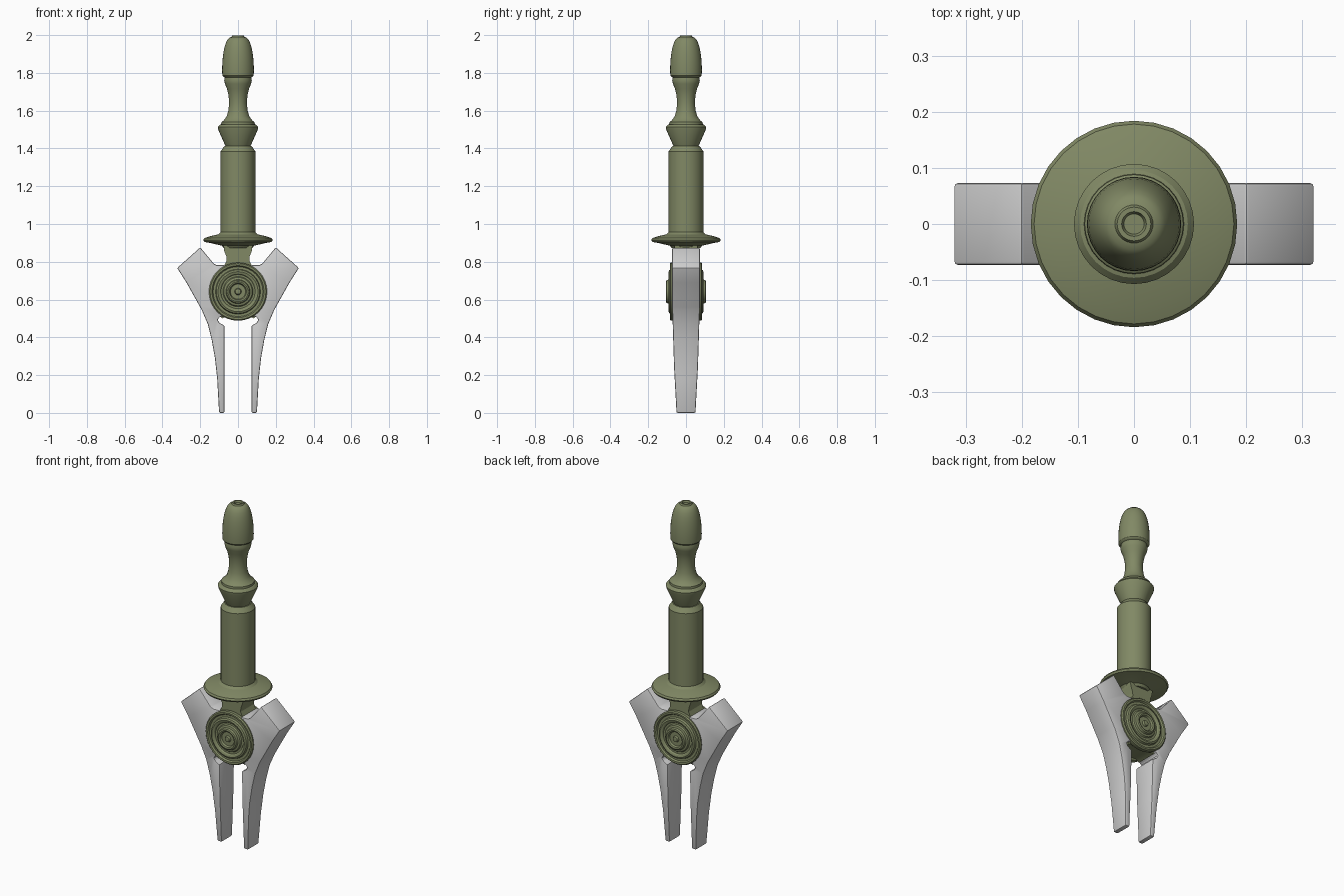
import bpy, bmesh, math
from mathutils import Matrix, Vector

if "Cube" in bpy.data.objects:
    bpy.data.objects.remove(bpy.data.objects["Cube"])


def material(name, rgb):
    m = bpy.data.materials.new(name)
    m.diffuse_color = (*rgb, 1)
    m.use_nodes = True
    m.node_tree.nodes["Principled BSDF"].inputs["Base Color"].default_value = m.diffuse_color
    return m


GREEN = material("olive green", (0.22, 0.25, 0.13))
GREY = material("light grey", (0.62, 0.62, 0.62))


def finish(bm, name, mat, angle=30):
    bmesh.ops.recalc_face_normals(bm, faces=bm.faces[:])
    me = bpy.data.meshes.new(name)
    bm.to_mesh(me)
    bm.free()
    me.materials.append(mat)
    ob = bpy.data.objects.new(name, me)
    bpy.context.collection.objects.link(ob)
    bpy.ops.object.select_all(action='DESELECT')
    ob.select_set(True)
    bpy.context.view_layer.objects.active = ob
    bpy.ops.object.shade_smooth_by_angle(angle=math.radians(angle))
    return ob


def lathe(name, profile, mat, matrix=Matrix(), sides=32):
    """Turn (radius, height) points round z, then place with matrix."""
    bm = bmesh.new()
    vs = [bm.verts.new((r, 0, z)) for r, z in profile]
    es = [bm.edges.new(p) for p in zip(vs, vs[1:])]
    bmesh.ops.spin(bm, geom=vs + es, cent=(0, 0, 0), axis=(0, 0, 1),
                   angle=math.tau, steps=sides, use_duplicate=False)
    bmesh.ops.remove_doubles(bm, verts=bm.verts[:], dist=0.0002)
    bm.transform(matrix)
    return finish(bm, name, mat)


# Pommel: egg with dimpled tip, turned waist and collar
egg = [(0.034 + 0.050 * math.sin(t * math.pi / 2) ** 0.9,
        1.815 + 0.175 * math.cos(t * math.pi / 2)) for t in [i / 8 for i in range(9)]]
lathe("pommel", [(0, 1.988), (0.018, 1.988), (0.022, 1.998), (0.030, 1.998)] + egg +
      [(0.083, 1.787), (0.078, 1.780), (0.070, 1.776), (0.073, 1.760), (0.069, 1.742),
       (0.058, 1.715), (0.050, 1.68), (0.047, 1.64), (0.051, 1.60), (0.060, 1.570),
       (0.076, 1.548), (0.088, 1.540), (0.089, 1.528), (0.096, 1.526),
       (0.107, 1.514), (0.105, 1.500), (0.066, 1.412), (0, 1.412)], GREEN)

# Grip cylinder and round guard
lathe("grip", [(0, 1.412), (0.072, 1.412), (0.092, 1.385), (0.092, 0.957), (0, 0.957)], GREEN)
lathe("guard", [(0, 0.957), (0.092, 0.957), (0.105, 0.945), (0.150, 0.935), (0.178, 0.925),
                (0.184, 0.915), (0.178, 0.905), (0.140, 0.898), (0.085, 0.885),
                (0.075, 0.872), (0, 0.872)], GREEN)


def slab(bm, outline, depth):
    """Extrude an x-z outline to +-depth along y."""
    f = bm.faces.new([bm.verts.new((x, -depth, z)) for x, z in outline])
    r = bmesh.ops.extrude_face_region(bm, geom=[f])
    bmesh.ops.translate(bm, vec=(0, 2 * depth, 0),
                        verts=[v for v in r["geom"] if isinstance(v, bmesh.types.BMVert)])
    bmesh.ops.recalc_face_normals(bm, faces=bm.faces[:])


# Flared square neck and the core behind the discs
side = [(0.076, 0.885), (0.074, 0.86), (0.062, 0.83), (0.060, 0.805), (0.070, 0.785), (0.095, 0.74)]
bm = bmesh.new()
slab(bm, side + [(-x, z) for x, z in reversed(side)], 0.062)
finish(bm, "neck", GREEN)
bm = bmesh.new()
slab(bm, [(0.10, 0.75), (0.13, 0.64), (0.10, 0.52), (0.085, 0.50), (0.06, 0.51), (-0.06, 0.51),
          (-0.085, 0.50), (-0.10, 0.52), (-0.13, 0.64), (-0.10, 0.75)], 0.06)
finish(bm, "core", GREEN)

# Ringed discs, front and back
disc = [(0, 0.055), (0.151, 0.055), (0.154, 0.062), (0.154, 0.080), (0.148, 0.086),
        (0.138, 0.085), (0.132, 0.076), (0.119, 0.076), (0.115, 0.088), (0.106, 0.092),
        (0.095, 0.088), (0.090, 0.081), (0.080, 0.081), (0.075, 0.089), (0.064, 0.092),
        (0.060, 0.103), (0.053, 0.106), (0.045, 0.103), (0.040, 0.092), (0.018, 0.092),
        (0.014, 0.102), (0, 0.105)]
for name, turn in (("front_disc", 90), ("back_disc", -90)):
    lathe(name, disc, GREEN, Matrix.Translation((0, 0, 0.642)) @
          Matrix.Rotation(math.radians(turn), 4, 'X'))

# Pair of tapering prongs with bevelled edges
prong = [(0.200, 0.876), (0.322, 0.767), (0.273, 0.69), (0.230, 0.613), (0.192, 0.545),
         (0.160, 0.470), (0.139, 0.385), (0.122, 0.290), (0.110, 0.180), (0.100, 0.0),
         (0.072, 0.0), (0.072, 0.462), (0.100, 0.478), (0.108, 0.495), (0.095, 0.508),
         (0.070, 0.515), (0.070, 0.782), (0.112, 0.782), (0.128, 0.790)]
for name, s in (("right_prong", 1), ("left_prong", -1)):
    bm = bmesh.new()
    slab(bm, [(s * x, z) for x, z in prong], 0.073)
    for z in (0.24, 0.56):
        bmesh.ops.bisect_plane(bm, geom=bm.verts[:] + bm.edges[:] + bm.faces[:],
                               plane_co=(0, 0, z), plane_no=(0, 0, 1))
    for v in bm.verts:
        z = v.co.z
        d = 0.073 if z >= 0.56 else (0.063 + (z - 0.24) / 32 if z > 0.24 else 0.050 + z * 0.0542)
        v.co.y = math.copysign(d, v.co.y)
    bm.normal_update()
    sharp = [e for e in bm.edges if e.is_manifold and e.calc_face_angle() > math.radians(30)]
    bmesh.ops.bevel(bm, geom=sharp, offset=0.006, segments=2, profile=0.5,
                    affect='EDGES', clamp_overlap=True)
    finish(bm, name, GREY)
